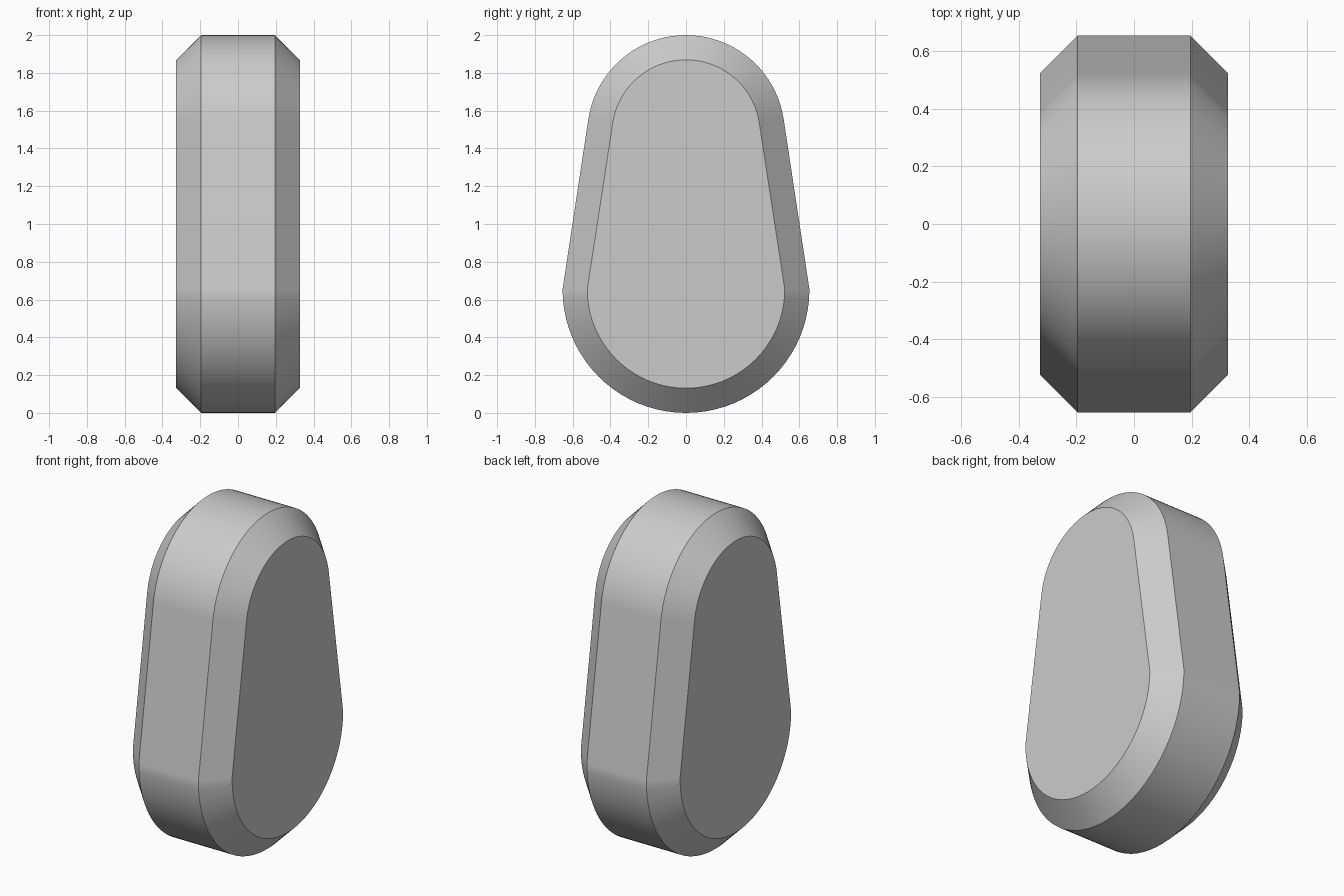
import bpy
import bmesh
from math import acos, atan2, cos, hypot, pi, radians, sin

cube = bpy.data.objects.get("Cube")
if cube:
    bpy.data.objects.remove(cube, do_unlink=True)

BASE_R = 0.6536     # large lower arc
TOP_R = 0.5229      # small upper arc
HALF_WIDTH = 0.327
BEVEL = 0.1307
SEGMENTS = 40


def egg_outline(inset):
    """Outline in the YZ plane: lower half circle, straight flanks, upper arc."""
    base_r, top_r = BASE_R - inset, TOP_R - inset
    base_z, top_z = BASE_R, 2 - TOP_R
    # Angle at which the flank meets the upper arc tangentially
    rise = top_z - base_z
    tangent = acos(top_r / hypot(base_r, rise)) - atan2(rise, base_r)
    points = []
    for radius, z, start, end in ((base_r, base_z, pi, 2 * pi),
                                  (top_r, top_z, tangent, pi - tangent)):
        for i in range(SEGMENTS + 1):
            a = start + (end - start) * i / SEGMENTS
            points.append((radius * cos(a), z + radius * sin(a)))
    return points


# Shared grey material
grey = bpy.data.materials.new("plain grey")
grey.use_nodes = True
colour = (0.6, 0.6, 0.6, 1)
grey.diffuse_color = colour
grey.node_tree.nodes["Principled BSDF"].inputs["Base Color"].default_value = colour

# Body: four outlines across the width, joined into chamfers and a rim
bm = bmesh.new()
rings = []
for x, inset in ((-HALF_WIDTH, BEVEL), (BEVEL - HALF_WIDTH, 0),
                 (HALF_WIDTH - BEVEL, 0), (HALF_WIDTH, BEVEL)):
    rings.append([bm.verts.new((x, y, z)) for y, z in egg_outline(inset)])
for a, b in zip(rings, rings[1:]):
    for i in range(len(a)):
        j = (i + 1) % len(a)
        bm.faces.new((a[i], a[j], b[j], b[i]))

# Flat side caps
bm.faces.new(rings[0])
bm.faces.new(rings[-1])
bmesh.ops.recalc_face_normals(bm, faces=bm.faces)

mesh = bpy.data.meshes.new("rounded_body")
bm.to_mesh(mesh)
bm.free()
mesh.materials.append(grey)
body = bpy.data.objects.new("rounded_body", mesh)
bpy.context.collection.objects.link(body)

# Smooth arcs, crisp chamfer edges, flat flanks
bpy.ops.object.select_all(action="DESELECT")
body.select_set(True)
bpy.context.view_layer.objects.active = body
bpy.ops.object.shade_smooth_by_angle(angle=radians(30))
weighted = body.modifiers.new("flat flanks", "WEIGHTED_NORMAL")
weighted.keep_sharp = True
